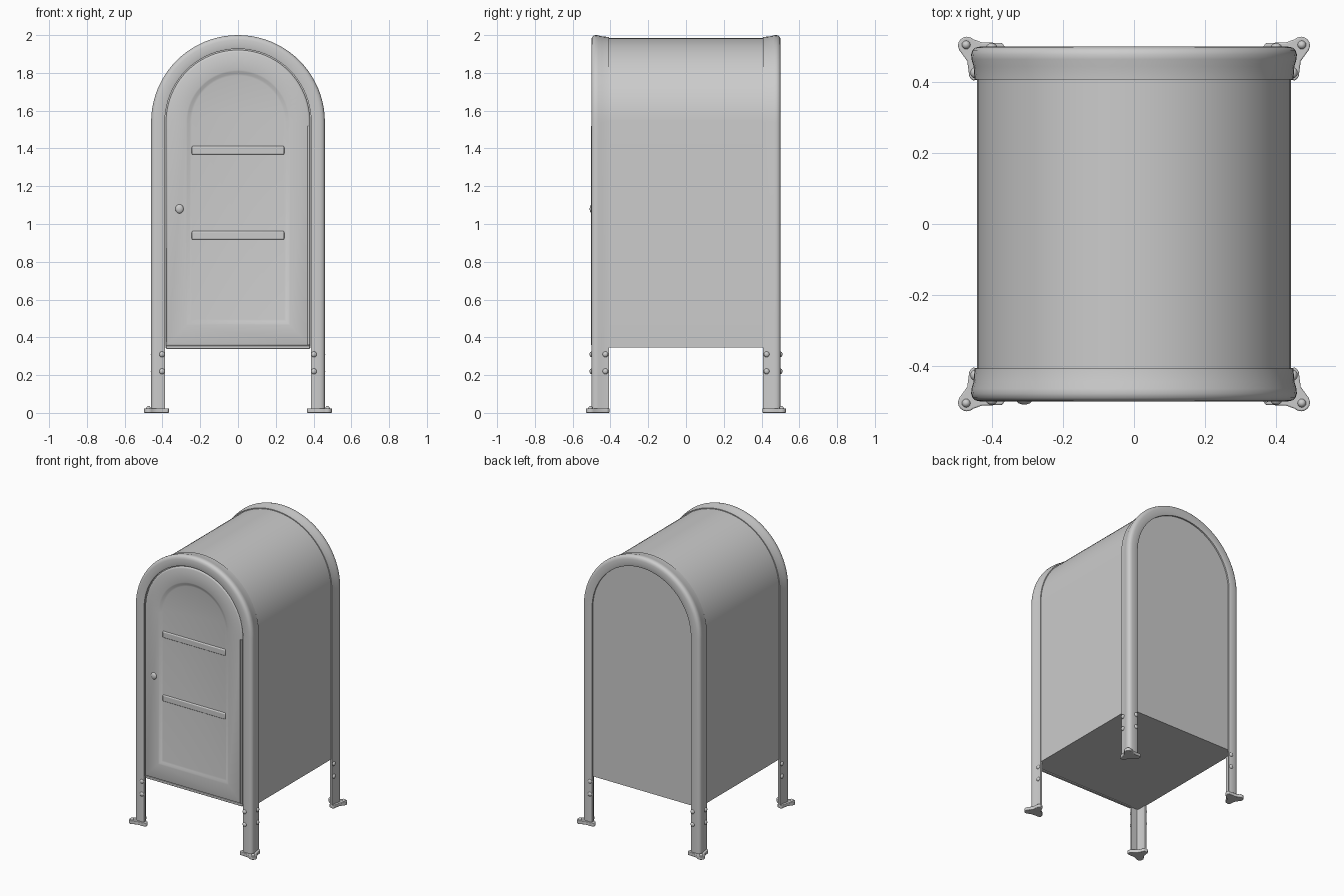
import bpy, bmesh, math
from mathutils import Matrix, Vector

if "Cube" in bpy.data.objects:
    bpy.data.objects.remove(bpy.data.objects["Cube"])

SPRING = 1.54   # height where the arch starts
SEG = 40        # arch segments


def finish(name, bm, bevel=0, mirror=False):
    bmesh.ops.recalc_face_normals(bm, faces=bm.faces)
    me = bpy.data.meshes.new(name)
    bm.to_mesh(me)
    bm.free()
    ob = bpy.data.objects.new(name, me)
    bpy.context.collection.objects.link(ob)
    if bevel:
        m = ob.modifiers.new("Bevel", 'BEVEL')
        m.width, m.segments = bevel, 3
    if mirror:
        m = ob.modifiers.new("Mirror", 'MIRROR')
        m.use_axis = (True, True, False)
        m.use_clip = False
        m.use_mirror_merge = False
    bpy.ops.object.select_all(action='DESELECT')
    ob.select_set(True)
    bpy.context.view_layer.objects.active = ob
    bpy.ops.object.shade_smooth_by_angle(angle=math.radians(40))
    return ob


def arch(r, zb, y):
    pts = [(-r, y, zb)]
    for i in range(SEG + 1):
        a = math.pi * (1 - i / SEG)
        pts.append((r * math.cos(a), y, SPRING + r * math.sin(a)))
    return pts + [(r, y, zb)]


def loft(name, rings, strip=False):
    """Skin arches (r, bottom, y). strip=True makes an open-legged bent section."""
    bm = bmesh.new()
    g = [[bm.verts.new(p) for p in arch(*ring)] for ring in rings]
    n, k = len(g), len(g[0])
    for i in range(n if strip else n - 1):
        a, b = g[i], g[(i + 1) % n]
        for j in range(k - 1 if strip else k):
            q = (j + 1) % k
            bm.faces.new((a[j], a[q], b[q], b[j]))
    if strip:
        bm.faces.new([r[0] for r in g])
        bm.faces.new([r[-1] for r in g])
    else:
        bm.faces.new(g[0])
        bm.faces.new(g[-1])
    return finish(name, bm)


def box(name, centre, size, bevel):
    bm = bmesh.new()
    bmesh.ops.create_cube(bm, size=1, matrix=Matrix.Translation(centre) @ Matrix.Diagonal((*size, 1)))
    return finish(name, bm, bevel)


def domes(name, items, mirror=True):
    bm = bmesh.new()
    for centre, size in items:
        bmesh.ops.create_uvsphere(bm, u_segments=16, v_segments=10, radius=1,
                                  matrix=Matrix.Translation(centre) @ Matrix.Diagonal((*size, 1)))
    return finish(name, bm, mirror=mirror)


# Sheet metal body
loft("body", [(0.444, 0.345, -0.486), (0.444, 0.345, 0.488)])

# Angle-section frames: legs and arched rim in one piece, front and back
section = [(0.387, -0.498), (0.395, -0.501), (0.435, -0.501), (0.448, -0.498), (0.456, -0.491),
           (0.46, -0.479), (0.459, -0.465), (0.453, -0.445), (0.450, -0.408),
           (0.436, -0.408), (0.438, -0.472), (0.43, -0.484), (0.387, -0.484)]
for name, s in (("front_leg_frame", 1), ("back_leg_frame", -1)):
    loft(name, [(r, 0.01, y * s) for r, y in section], strip=True)

# Door with rolled edge and pressed panel
loft("door", [(0.381, 0.355, -0.48), (0.381, 0.355, -0.490), (0.378, 0.358, -0.495),
              (0.370, 0.366, -0.498), (0.275, 0.465, -0.499), (0.267, 0.473, -0.497),
              (0.255, 0.485, -0.491), (0.245, 0.495, -0.489)])
for name, z in (("upper_door_bar", 1.39), ("lower_door_bar", 0.94)):
    box(name, (0, -0.489, z), (0.49, 0.016, 0.045), 0.007)

# Door hinge and latch
bm = bmesh.new()
bmesh.ops.create_cone(bm, cap_ends=True, segments=12, radius1=0.007, radius2=0.007, depth=1.16,
                      matrix=Matrix.Translation((0.374, -0.497, 0.94)))
finish("door_hinge", bm)
domes("door_latch", [((-0.31, -0.498, 1.08), (0.022, 0.012, 0.024))], mirror=False)

# Lip under the door
box("bottom_lip", (0, -0.487, 0.347), (0.76, 0.018, 0.018), 0.004)

# Foot plates with a rounded bolt ear at each corner
outline = [(0.365, 0.50), (0.372, 0.511), (0.43, 0.513), (0.455, 0.522)]
for i in range(9):
    a = math.radians(125 - i * 20)
    outline.append((0.472 + 0.025 * math.cos(a), 0.504 + 0.025 * math.sin(a)))
outline += [(0.471, 0.46), (0.465, 0.415), (0.455, 0.405), (0.43, 0.41), (0.41, 0.45), (0.37, 0.48)]
bm = bmesh.new()
face = bm.faces.new([bm.verts.new((x, y, 0)) for x, y in outline])
top = bmesh.ops.extrude_face_region(bm, geom=[face])["geom"]
bmesh.ops.translate(bm, vec=Vector((0, 0, 0.024)),
                    verts=[v for v in top if isinstance(v, bmesh.types.BMVert)])
finish("foot_plates", bm, bevel=0.004, mirror=True)

# Bolts on feet and legs
domes("foot_bolts", [((0.474, 0.506, 0.024), (0.012, 0.012, 0.012))])
domes("leg_bolts", [(c, s) for z in (0.31, 0.22) for c, s in (
    ((0.402, -0.500, z), (0.015, 0.011, 0.015)),
    ((0.451, -0.427, z), (0.011, 0.015, 0.015)))])
